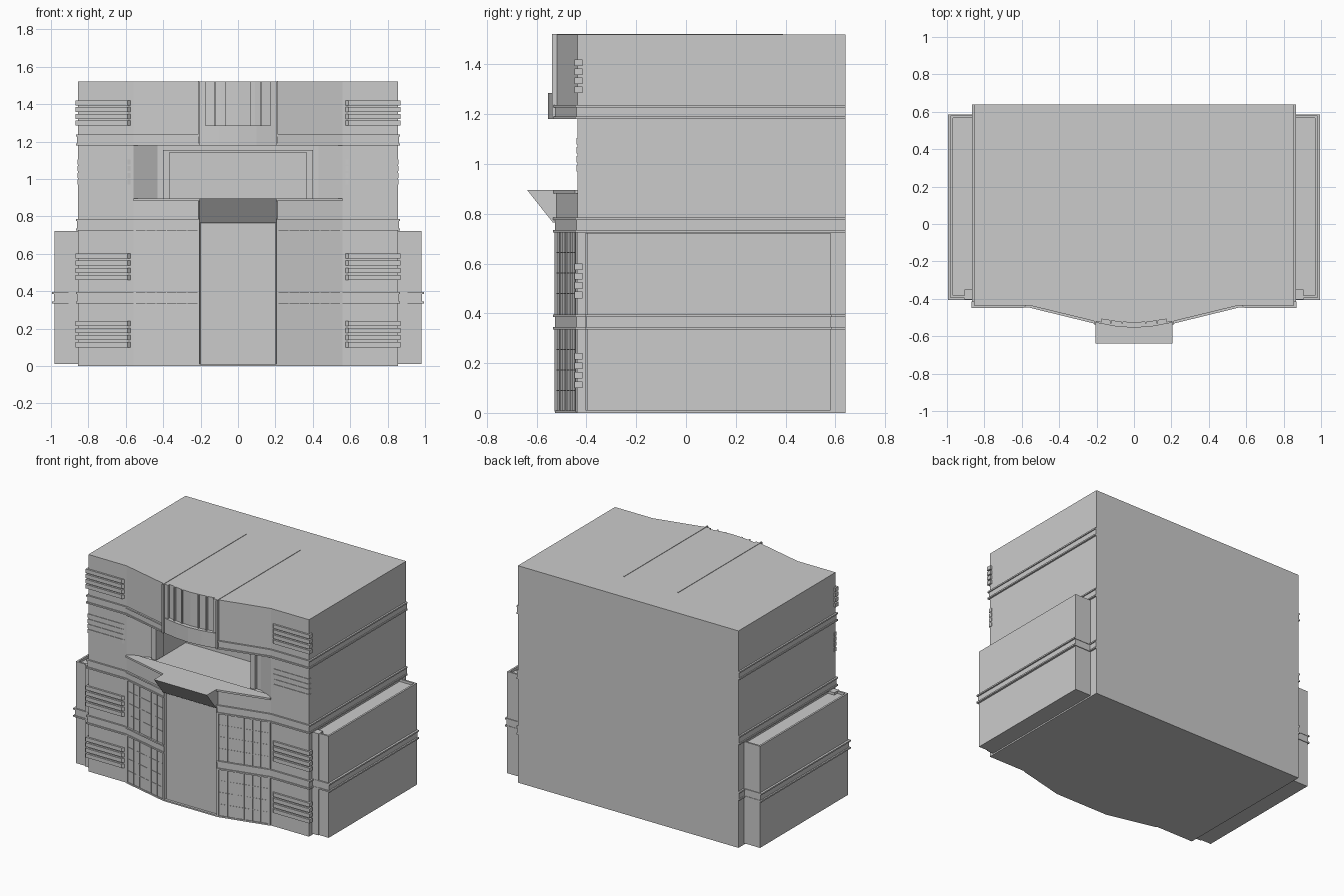
import bpy, bmesh

cube = bpy.data.objects.get("Cube")
if cube:
    bpy.data.objects.remove(cube)

grey = bpy.data.materials.new("plain grey")
grey.use_nodes = True
COLOR = (0.6, 0.6, 0.6, 1)
grey.diffuse_color = COLOR
grey.node_tree.nodes["Principled BSDF"].inputs["Base Color"].default_value = COLOR


def prism(name, pts, z0, z1, mirror=False):
    """Extrude a plan outline from z0 to z1."""
    bm = bmesh.new()
    low = [bm.verts.new((x, y, z0)) for x, y in pts]
    top = [bm.verts.new((x, y, z1)) for x, y in pts]
    bm.faces.new(low)
    bm.faces.new(top)
    n = len(pts)
    for i in range(n):
        j = (i + 1) % n
        bm.faces.new((low[i], low[j], top[j], top[i]))
    bmesh.ops.recalc_face_normals(bm, faces=bm.faces)
    me = bpy.data.meshes.new(name)
    bm.to_mesh(me)
    bm.free()
    me.materials.append(grey)
    ob = bpy.data.objects.new(name, me)
    bpy.context.collection.objects.link(ob)
    if mirror:
        ob.modifiers.new("mirror", "MIRROR")
    return ob


def box(name, x0, x1, y0, y1, z0, z1, mirror=False):
    return prism(name, [(x0, y0), (x1, y0), (x1, y1), (x0, y1)], z0, z1, mirror)


def full(half):
    """Complete a right-hand outline with its mirror image."""
    return half + [(-x, y) for x, y in reversed(half) if x > 0]


def bay_y(x):
    """Front line of the slanted bay."""
    return -0.435 - 0.085 * (0.56 - x) / 0.35


HALF, BACK, FRONT = 0.855, 0.64, -0.435
side = [(0.21, -0.52), (0.56, FRONT), (HALF, FRONT), (HALF, BACK)]

# Stacked body: entrance storeys, balcony storey with recess, top storey
prism("lower_body", full([(0.2, -0.505)] + side), 0, 0.885)
prism("balcony_storey", full([(0.37, -0.05), (0.37, -0.36), (0.43, -0.36)] + side[1:]), 0.885, 1.18)
prism("upper_body", full([(0, -0.545), (0.1, -0.538)] + side), 1.18, 1.285)
prism("top_body", full([(0, -0.528), (0.09, -0.522), (0.175, -0.508), (0.175, -0.526)] + side), 1.285, 1.52)
prism("centre_parapet", full([(0, -0.555), (0.1, -0.547), (0.2, -0.528), (0.2, -0.4)]), 1.18, 1.285)

# Balcony floor edge, opening frame and lintel
prism("balcony_cap", full([(0.21, -0.533), (0.56, -0.446), (0.56, -0.4)]), 0.882, 0.895)
box("opening_jamb", 0.365, 0.4, -0.385, -0.3, 0.89, 1.155, True)
box("opening_head", -0.4, 0.4, -0.385, -0.3, 1.14, 1.155)
box("opening_lintel", -0.43, 0.43, -0.36, -0.05, 1.15, 1.185)

# Wedge canopy over the entrance
canopy = box("canopy", -0.205, 0.205, -0.638, -0.45, 0.765, 0.895)
for v in canopy.data.vertices:
    if v.co.z < 0.8 and v.co.y < -0.6:
        v.co.y = -0.535
    elif v.co.y < -0.6 and v.co.z < 0.89:
        v.co.z = 0.885

# Side wings with a sunken roof and a slim corner strip
box("wing", 0.84, 0.98, -0.395, 0.58, 0.01, 0.705, True)
box("wing_outer_rim", 0.967, 0.98, -0.395, 0.58, 0.705, 0.722, True)
for name, y in (("wing_front_rim", -0.395), ("wing_back_rim", 0.567)):
    box(name, HALF, 0.967, y, y + 0.013, 0.705, 0.722, True)
box("wing_corner_strip", 0.85, 0.905, -0.403, -0.35, 0.01, 0.722, True)


# Belt courses: a shallow slab with a lip along each edge
def belt(name, z0, z1):
    layers = ((0.005, z0, z1), (0.012, z0, z0 + 0.01), (0.012, z1 - 0.01, z1))
    for out, a, b in layers:
        prism(name, [(0.205, 0), (0.205, -0.522 - out), (0.56, FRONT - out),
                     (HALF + out, FRONT - out), (HALF + out, BACK), (0.5, BACK)], a, b, True)


belt("upper_belt", 1.18, 1.237)
belt("middle_belt", 0.725, 0.785)
belt("lower_belt", 0.335, 0.395)
for z in (0.335, 0.385):
    box("wing_belt_lip", HALF, 0.995, -0.405, 0.585, z, z + 0.01, True)
box("wing_belt", HALF, 0.985, -0.4, 0.582, 0.335, 0.395, True)


# Corner louvres wrapping onto the sides
def louvres(z0, pitch, count, out):
    for i in range(count):
        z = z0 + i * pitch
        prism("louvre_slat", [(0.575, FRONT), (0.59, FRONT - out), (HALF + out, FRONT - out),
                              (HALF + out, -0.415), (0.8, -0.415)], z, z + 0.027, True)


louvres(1.285, 0.036, 4, 0.013)
louvres(0.97, 0.036, 4, 0.004)
louvres(0.46, 0.038, 4, 0.013)
louvres(0.1, 0.038, 4, 0.013)


# Glazed bays: border posts, mullions and fine transoms
def bay_bar(name, x0, x1, z0, z1, out):
    prism(name, [(x0, bay_y(x0) - out), (x1, bay_y(x1) - out),
                 (x1, bay_y(x1) + 0.02), (x0, bay_y(x0) + 0.02)], z0, z1, True)


for z0, z1 in ((0.005, 0.335), (0.395, 0.725)):
    bay_bar("bay_inner_post", 0.205, 0.217, z0, z1, 0.008)
    bay_bar("bay_outer_post", 0.545, 0.56, z0, z1, 0.008)
    for k in range(5):
        x = 0.27 + k * 0.055
        bay_bar("bay_mullion", x, x + 0.005, z0, z1, 0.005)
    for k in range(1, 4):
        z = z0 + k * (z1 - z0) / 4
        bay_bar("bay_transom", 0.217, 0.545, z, z + 0.004, 0.002)

# Thin fins running up the top storey and over the roof
box("front_fin", 0.203, 0.215, -0.538, -0.45, 1.18, 1.52, True)
box("roof_fin", 0.206, 0.213, -0.538, 0.39, 1.5, 1.523, True)

# Bars in the top centre panel
for x in (0.06, 0.12):
    box("panel_bar", x, x + 0.008, -0.532, -0.48, 1.285, 1.52, True)

# Door leaf and plinth
box("door_leaf", -0.19, 0.19, -0.509, -0.48, 0.005, 0.765)
prism("plinth", full([(0.21, -0.526), (0.56, -0.441), (0.56, -0.3)]), 0, 0.01)
